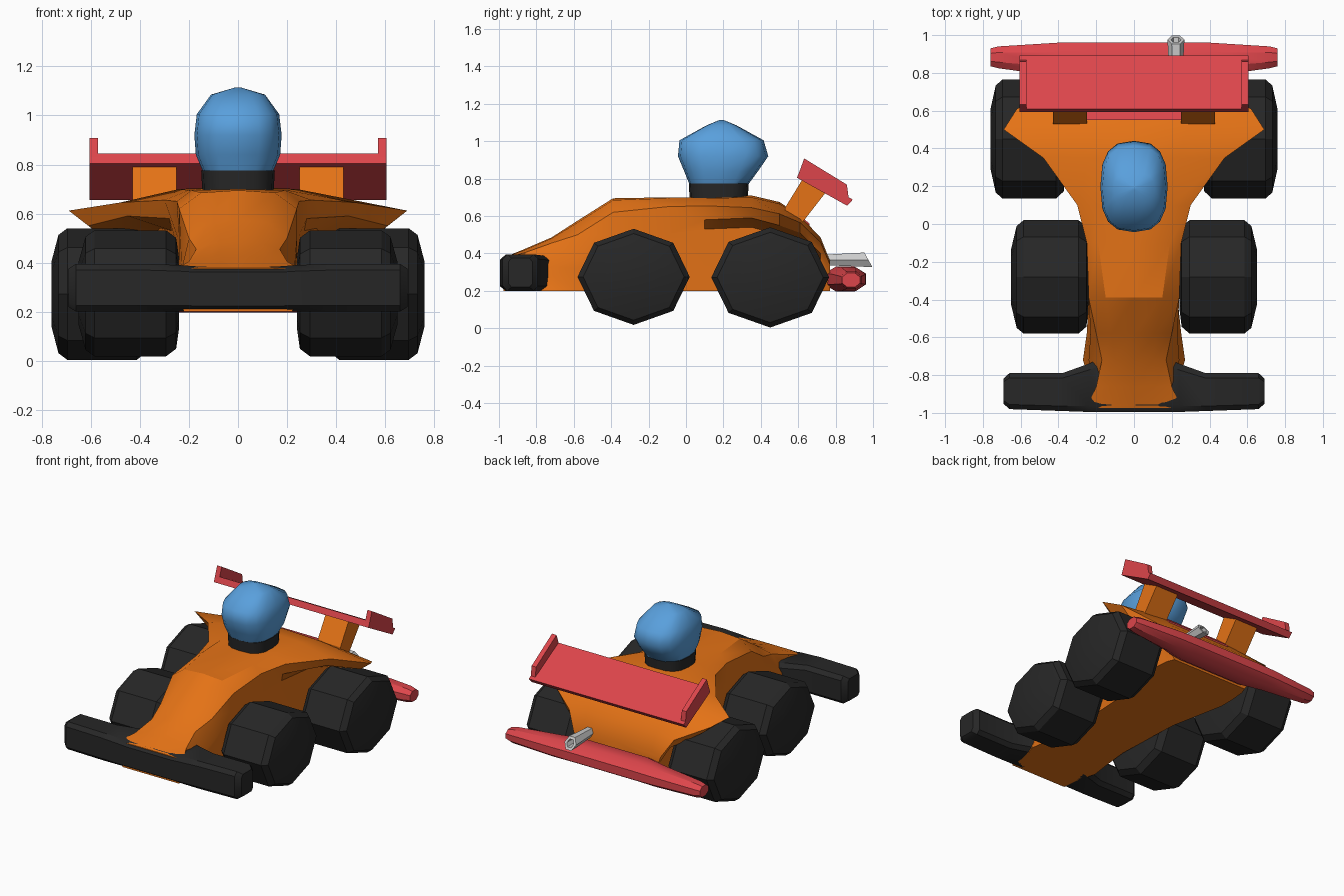
import bpy, bmesh, math

if "Cube" in bpy.data.objects:
    bpy.data.objects.remove(bpy.data.objects["Cube"])

def mat(name, c):
    m = bpy.data.materials.new(name)
    m.diffuse_color = (*c, 1)
    m.use_nodes = True
    m.node_tree.nodes["Principled BSDF"].inputs["Base Color"].default_value = m.diffuse_color
    return m

ORANGE = mat("orange", (0.78, 0.17, 0.008))
RED = mat("red", (0.72, 0.06, 0.07))
BLACK = mat("black", (0.02, 0.02, 0.02))
BLUE = mat("blue", (0.1, 0.35, 0.72))

def loft(name, rings, material=None, smooth=None, caps=True):
    """Skin a list of equal-length closed rings."""
    bm = bmesh.new()
    vs = [[bm.verts.new(p) for p in r] for r in rings]
    n = len(vs[0])
    for a, b in zip(vs, vs[1:]):
        for i in range(n):
            j = (i + 1) % n
            bm.faces.new((a[i], a[j], b[j], b[i]))
    if caps:
        bm.faces.new(vs[0])
        bm.faces.new(vs[-1])
    else:
        for i in range(n):
            j = (i + 1) % n
            bm.faces.new((vs[-1][i], vs[-1][j], vs[0][j], vs[0][i]))
    bmesh.ops.recalc_face_normals(bm, faces=bm.faces)
    me = bpy.data.meshes.new(name)
    bm.to_mesh(me)
    bm.free()
    if smooth:
        me.shade_smooth()
        me.set_sharp_from_angle(angle=math.radians(smooth))
    ob = bpy.data.objects.new(name, me)
    bpy.context.collection.objects.link(ob)
    if material:
        me.materials.append(material)
    return ob

def prism(name, yz, x0, x1, material):
    """Extrude a side profile across x."""
    return loft(name, [[(x, y, z) for y, z in yz] for x in (x0, x1)], material)

def bar(name, stations, material, cut):
    """Chamfered crossbar, mirrored in x; stations are x, y0, y1, z0, z1."""
    rings = []
    full = [(-s[0], *s[1:]) for s in reversed(stations)] + stations
    for x, y0, y1, z0, z1 in full:
        c, d = (y1 - y0) * cut, (z1 - z0) * cut
        rings.append([(x, y, z) for y, z in (
            (y0 + c, z0), (y1 - c, z0), (y1, z0 + d), (y1, z1 - d),
            (y1 - c, z1), (y0 + c, z1), (y0, z1 - d), (y0, z0 + d))])
    return loft(name, rings, material, 35)

# body: y, top z, shoulder x z, edge x z, underside x z, floor x
BODY = [
    (-0.975, .378, .13, .378, .25, .375, .24, .30, .22),
    (-0.86, .425, .11, .42, .20, .405, .20, .32, .23),
    (-0.72, .485, .10, .48, .17, .455, .24, .33, .27),
    (-0.58, .575, .12, .565, .20, .50, .23, .37, .25),
    (-0.39, .695, .15, .685, .24, .62, .24, .50, .23),
    (-0.10, .70, .19, .695, .25, .65, .245, .50, .24),
    (0.10, .70, .20, .695, .30, .655, .28, .58, .25),
    (0.35, .71, .24, .70, .48, .645, .45, .59, .30),
    (0.50, .675, .28, .665, .69, .612, .61, .55, .33),
    (0.61, .60, .28, .60, .62, .565, .56, .51, .33),
    (0.72, .485, .27, .485, .41, .46, .38, .40, .32),
    (0.77, .36, .27, .36, .34, .34, .32, .28, .30)]
rings = []
for y, zt, sx, sz, ex, ez, ux, uz, fx in BODY:
    half = [(sx, sz), (ex, ez), (ux, uz), (min(ux, fx + .02), uz - .05), (fx, .2)]
    ring = [(0, zt)] + half + [(0, .2)] + [(-x, z) for x, z in reversed(half)]
    rings.append([(x, y, z) for x, z in ring])
loft("body", rings, ORANGE, 30)

# front wing and rear bumper
bar("front_wing", [(.17, -.995, -.71, .20, .385), (.24, -.995, -.74, .20, .39),
                   (.38, -.99, -.79, .20, .395), (.66, -.98, -.79, .20, .395),
                   (.692, -.95, -.82, .22, .375)], BLACK, .13)
bar("rear_bumper", [(.25, .74, .962, .197, .33), (.40, .78, .96, .20, .325),
                    (.72, .825, .94, .21, .305), (.76, .835, .93, .22, .295)], RED, .28)

# wheels: octagonal, with rounded shoulders
def wheel(name, side, x0, x1, y, z, ry, rz):
    w = x1 - x0
    prof = [(0, .55), (.03, .88), (.13, 1), (.84, 1), (.93, .9), (1, .5)]
    rings = [[(side * (x0 + w * t), y + ry * k * math.cos(i * math.pi / 4),
               z + rz * k * math.sin(i * math.pi / 4)) for i in range(8)]
             for t, k in prof]
    loft(name, rings, BLACK, 25)

for side, tag in ((-1, "left"), (1, "right")):
    wheel("front_wheel_" + tag, side, .24, .65, -.28, .275, .30, .257)
    wheel("rear_wheel_" + tag, side, .36, .76, .45, .272, .315, .268)
    # wing struts and end plates
    prism("wing_strut_" + tag, [(.53, .60), (.53, .645), (.625, .80), (.75, .73), (.61, .55)],
          side * .25, side * .43, ORANGE)
    prism("wing_end_plate_" + tag, [(.60, .82), (.632, .908), (.86, .768), (.872, .68)],
          side * .57, side * .605, RED)

# rear wing slab and the panel between its struts
prism("rear_wing", [(.593, .805), (.61, .845), (.892, .688), (.862, .655)], -.605, .605, RED)
prism("deck_panel", [(.55, .62), (.55, .652), (.66, .56), (.66, .53)], -.25, .25, RED)

# driver's helmet and collar: z, half width, y front, y back
def oval(z, rx, y0, y1, n=16):
    out = []
    for i in range(n):
        a = 2 * math.pi * i / n
        c, s = math.cos(a), math.sin(a)
        out.append((rx * math.copysign(abs(c) ** .75, c),
                    (y0 + y1) / 2 + (y1 - y0) / 2 * math.copysign(abs(s) ** .75, s), z))
    return out

loft("helmet", [oval(*r) for r in (
    (.765, .14, .02, .33), (.84, .172, -.01, .385), (.92, .178, -.043, .44),
    (1.005, .168, -.035, .415), (1.085, .11, .11, .27), (1.114, .012, .18, .2))], BLUE, 60)
loft("collar", [oval(.68, .145, .02, .33), oval(.775, .15, .015, .335)], BLACK, 40)

# exhaust: hexagonal tube with a slanted open end
def hexring(y, z, r, slant):
    return [(.222 + r * math.cos(i * math.pi / 3),
             y - slant * math.sin(i * math.pi / 3),
             z + r * math.sin(i * math.pi / 3)) for i in range(6)]

loft("exhaust", [hexring(.70, .365, .03, 0), hexring(.975, .366, .045, .025),
                 hexring(.975, .366, .027, .015), hexring(.80, .366, .024, 0)])
